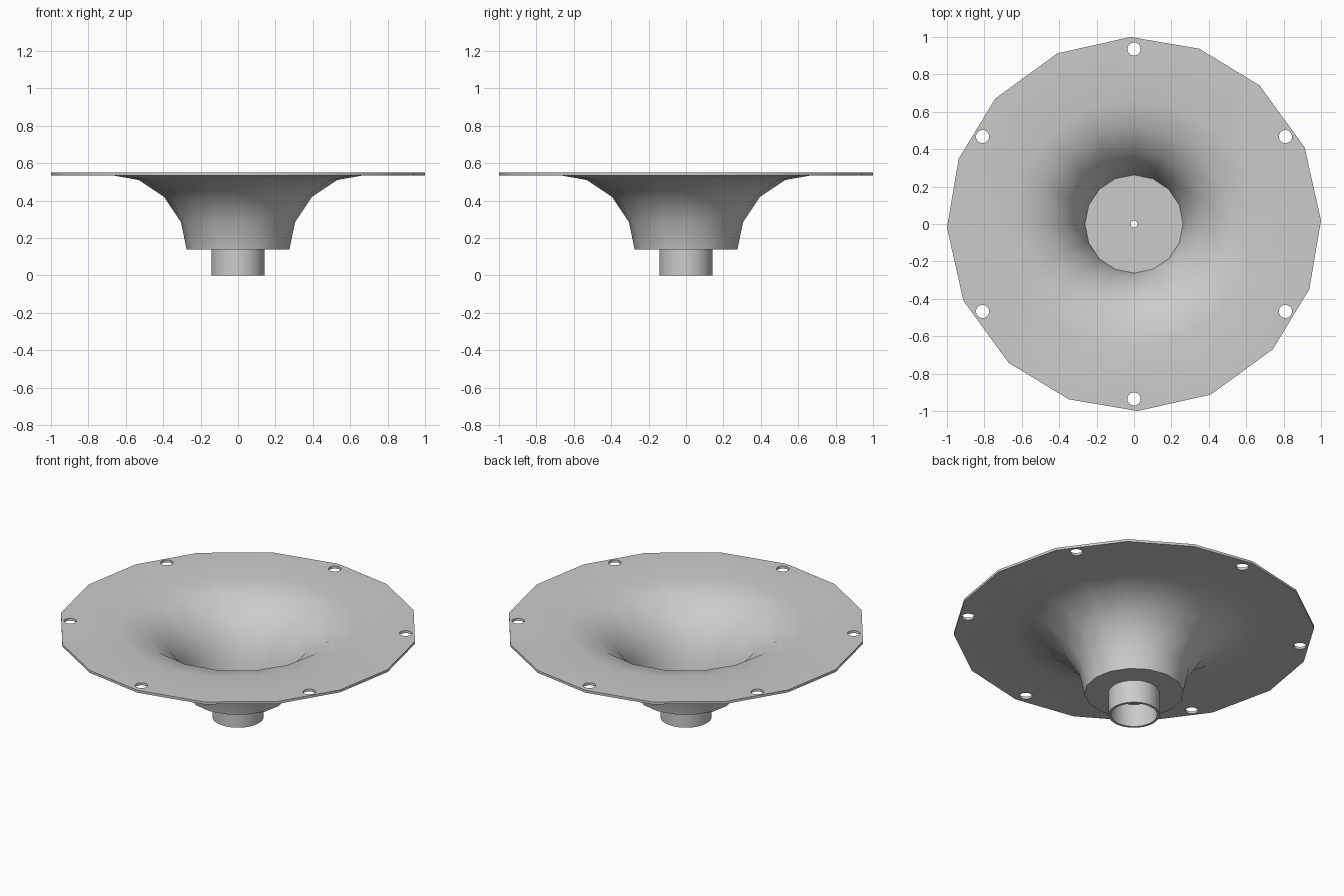
import bpy, bmesh
from math import radians, cos, sin
from mathutils import Matrix

if "Cube" in bpy.data.objects:
    bpy.data.objects.remove(bpy.data.objects["Cube"], do_unlink=True)

SIDES = 16
grey = bpy.data.materials.new("light grey")
grey.use_nodes = True
colour = (0.6, 0.6, 0.6, 1)
grey.diffuse_color = colour
grey.node_tree.nodes["Principled BSDF"].inputs["Base Color"].default_value = colour


def make_object(name, bm):
    bmesh.ops.recalc_face_normals(bm, faces=bm.faces)
    mesh = bpy.data.meshes.new(name)
    bm.to_mesh(mesh)
    bm.free()
    mesh.materials.append(grey)
    ob = bpy.data.objects.new(name, mesh)
    bpy.context.collection.objects.link(ob)
    return ob


def lathe(name, profile, angles_for, closed=False):
    """Spin a profile of (radius, z); ends are capped unless closed."""
    bm = bmesh.new()
    rings = []
    for r, z in profile:
        rings.append([bm.verts.new((r * cos(a), r * sin(a), z)) for a in angles_for(r)])
    pairs = list(zip(rings, rings[1:]))
    if closed:
        pairs.append((rings[-1], rings[0]))
    else:
        bm.faces.new(rings[0])
        bm.faces.new(rings[-1])
    for a, b in pairs:
        n = len(a)
        for i in range(n):
            j = (i + 1) % n
            bm.faces.new((a[i], a[j], b[j], b[i]))
    return make_object(name, bm)


def smooth(ob):
    bpy.ops.object.select_all(action="DESELECT")
    ob.select_set(True)
    bpy.context.view_layer.objects.active = ob
    bpy.ops.object.shade_smooth_by_angle(angle=radians(30))


# Flared bowl: the rim has slightly uneven corners
def bowl_angles(r):
    if r > 0.9:
        return [radians(90 * q + a) for q in range(4) for a in (1.1, 24.2, 47.9, 69.6)]
    return [radians(360 / SIDES * i) for i in range(SIDES)]


outside = [(0.275, 0.14), (0.305, 0.285), (0.395, 0.42), (0.53, 0.51), (0.67, 0.535), (1, 0.535)]
inside = [(1, 0.55), (0.665, 0.55), (0.52, 0.523), (0.385, 0.43), (0.291, 0.29), (0.262, 0.155)]
bowl = lathe("flared_bowl", outside + inside, bowl_angles)

# Bolt holes in the rim and the small centre hole
bm = bmesh.new()
places = [(0.935, radians(30 + 60 * i), 0.035) for i in range(6)] + [(0, 0, 0.018)]
for dist, a, radius in places:
    bmesh.ops.create_cone(bm, cap_ends=True, segments=24, radius1=radius, radius2=radius, depth=2,
                          matrix=Matrix.Translation((dist * cos(a), dist * sin(a), 0.4)))
cutter = make_object("hole_cutter", bm)
cutter.hide_render = True
cut = bowl.modifiers.new("holes", "BOOLEAN")
cut.object = cutter
cut.operation = "DIFFERENCE"
cut.solver = "EXACT"
bpy.context.view_layer.objects.active = bowl
bpy.ops.object.modifier_apply(modifier=cut.name)
bpy.data.objects.remove(cutter, do_unlink=True)
smooth(bowl)

# Open collar under the bowl
collar = lathe("collar_tube", [(0.142, 0), (0.142, 0.14), (0.128, 0.14), (0.128, 0)],
               lambda r: [radians(360 / 48 * i) for i in range(48)], closed=True)
smooth(collar)
